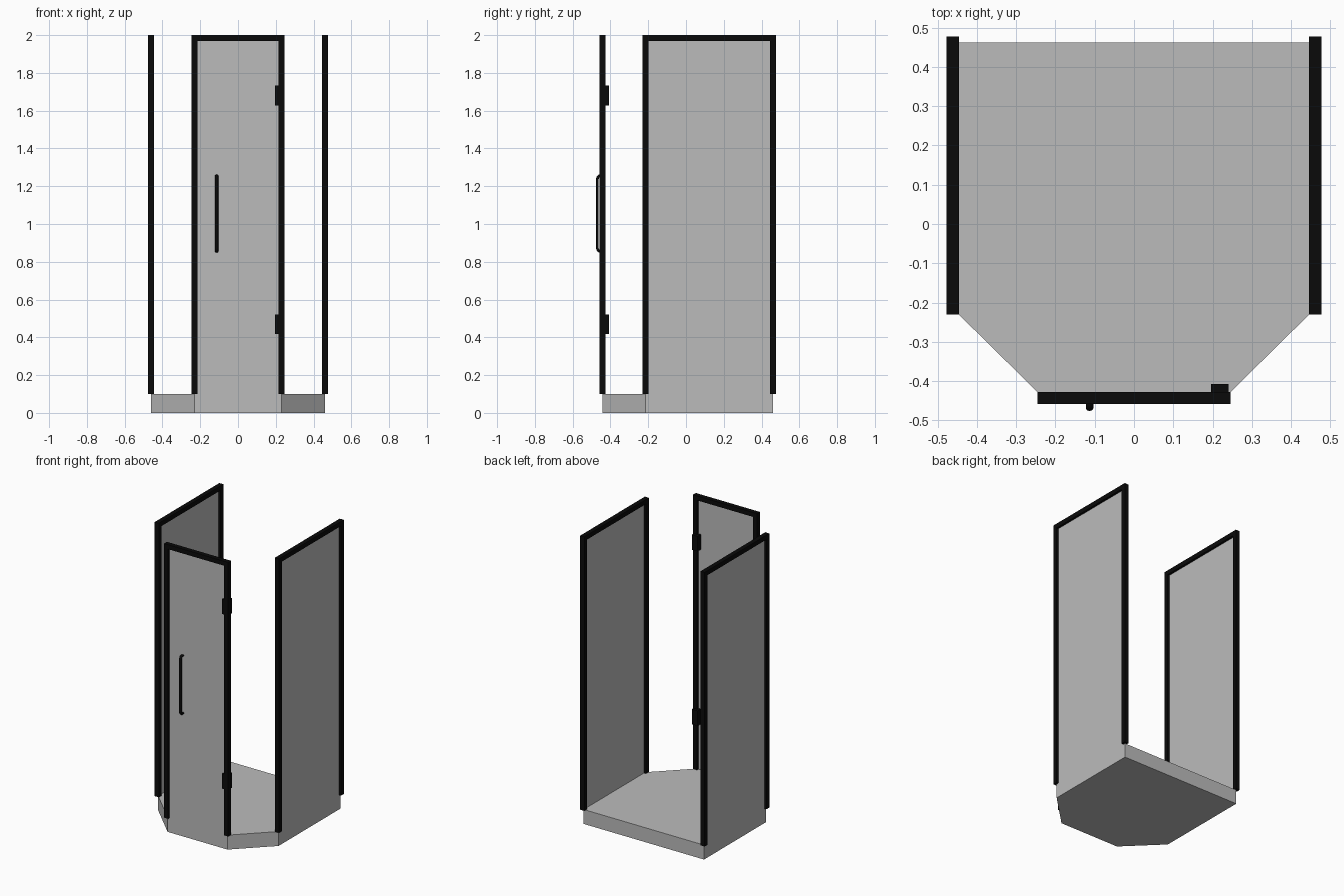
import bpy
import bmesh
from mathutils import Vector

cube = bpy.data.objects.get("Cube")
if cube:
    bpy.data.objects.remove(cube, do_unlink=True)


def material(name, value):
    mat = bpy.data.materials.new(name)
    mat.use_nodes = True
    color = (value, value, value, 1)
    mat.diffuse_color = color
    mat.node_tree.nodes["Principled BSDF"].inputs["Base Color"].default_value = color
    return mat


GREY = material("pale grey", 0.5)
BLACK = material("matt black", 0.003)

SIDE, BACK, FRONT = 0.4615, 0.4615, -0.443   # wall planes
CORNER_X, CORNER_Y = 0.23, -0.215            # ends of the angled corners
BASE, TOP, BAR = 0.1, 2.0, 0.031             # heights and bar width


def add_mesh(name, bm, mat):
    mesh = bpy.data.meshes.new(name)
    bm.to_mesh(mesh)
    bm.free()
    mesh.materials.append(mat)
    obj = bpy.data.objects.new(name, mesh)
    bpy.context.collection.objects.link(obj)
    return obj


def box(name, low, high, mat):
    low, high = Vector(low), Vector(high)
    bm = bmesh.new()
    bmesh.ops.create_cube(bm, size=1)
    bmesh.ops.scale(bm, vec=high - low, verts=bm.verts)
    bmesh.ops.translate(bm, vec=(low + high) / 2, verts=bm.verts)
    return add_mesh(name, bm, mat)


def framed_panel(name, start, end):
    """Thin glass sheet between two posts, with a rail across the top."""
    (x0, y0), (x1, y1) = start, end
    h = BAR / 2
    bm = bmesh.new()
    outline = [(x0, y0, BASE), (x1, y1, BASE), (x1, y1, TOP - h), (x0, y0, TOP - h)]
    bm.faces.new([bm.verts.new(p) for p in outline])
    add_mesh(name + "_glass", bm, GREY)
    for tag, (x, y) in (("first", start), ("second", end)):
        box(f"{name}_{tag}_post", (x - h, y - h, BASE), (x + h, y + h, TOP), BLACK)
    # the rail fits between the posts
    dx, dy = (-h, h) if x0 != x1 else (h, -h)
    box(name + "_top_rail", (x0 - dx, y0 - dy, TOP - BAR),
        (x1 + dx, y1 + dy, TOP), BLACK)


# Shower tray with two angled corners
bm = bmesh.new()
half = [(SIDE, BACK), (SIDE, CORNER_Y), (CORNER_X, FRONT)]
plan = half + [(-x, y) for x, y in reversed(half)]
face = bm.faces.new([bm.verts.new((x, y, 0)) for x, y in plan])
grown = bmesh.ops.extrude_face_region(bm, geom=[face])
top = [v for v in grown["geom"] if isinstance(v, bmesh.types.BMVert)]
bmesh.ops.translate(bm, vec=(0, 0, BASE), verts=top)
bmesh.ops.recalc_face_normals(bm, faces=bm.faces)
add_mesh("shower_tray", bm, GREY)

# Side walls and door
for side, x in (("left", SIDE), ("right", -SIDE)):
    framed_panel(side + "_wall", (x, CORNER_Y), (x, BACK))
framed_panel("door", (-CORNER_X, FRONT), (CORNER_X, FRONT))

# Door hinges
for tag, z in (("lower", 0.47), ("upper", 1.68)):
    box(tag + "_hinge", (0.196, -0.454, z - 0.052), (0.24, -0.407, z + 0.052), BLACK)

# Pull handle with rounded ends that bend back to the glass
bottom, height = 0.855, 0.4
bend = [(FRONT, 0), (-0.459, 0), (-0.466, 0.006), (-0.469, 0.016)]
path = [(0, y, bottom + z) for y, z in bend]
path += [(0, y, bottom + height - z) for y, z in reversed(bend)]
curve = bpy.data.curves.new("door_handle", "CURVE")
curve.dimensions = "3D"
curve.bevel_depth = 0.007
curve.bevel_resolution = 2
curve.use_fill_caps = True
spline = curve.splines.new("POLY")
spline.points.add(len(path) - 1)
for point, co in zip(spline.points, path):
    point.co = (*co, 1)
curve.materials.append(BLACK)
handle = bpy.data.objects.new("door_handle", curve)
bpy.context.collection.objects.link(handle)
handle.location.x = -0.113
handle.scale.x = 1.35
